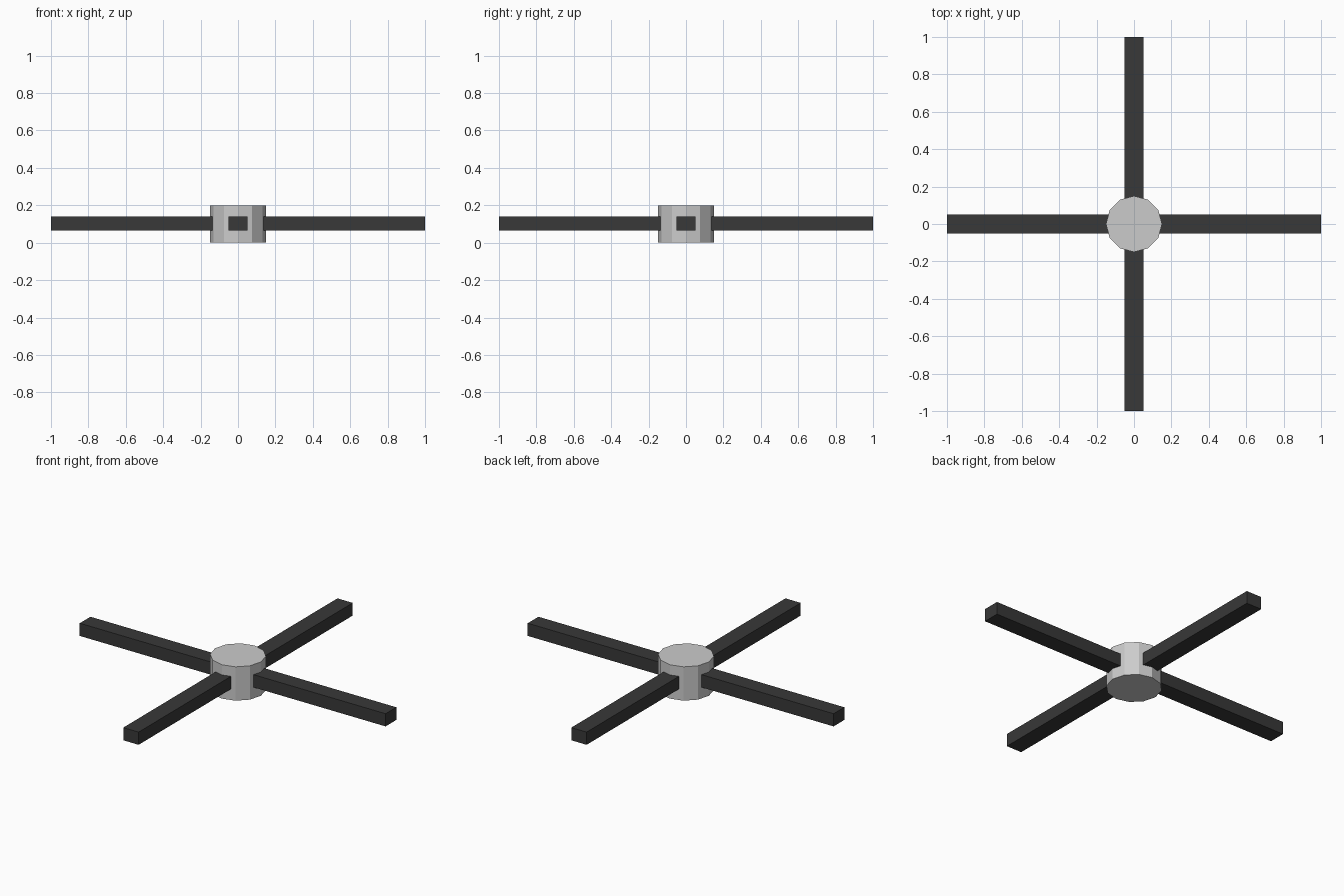
import bpy
import math

if "Cube" in bpy.data.objects:
    bpy.data.objects.remove(bpy.data.objects["Cube"])

dark = bpy.data.materials.new("dark_arm")
dark.diffuse_color = (0.04, 0.04, 0.04, 1)
dark.use_nodes = True
dark.node_tree.nodes["Principled BSDF"].inputs["Base Color"].default_value = dark.diffuse_color

# Twelve-sided central hub
bpy.ops.mesh.primitive_cylinder_add(vertices=12, radius=0.15, depth=0.2, location=(0, 0, 0.1))
bpy.context.object.name = "hub"

# Four flat arms radiating from inside the hub
INNER, OUTER = 0.1, 1.0
for i, side in enumerate(("right", "back", "left", "front")):
    angle = i * math.pi / 2
    mid = (INNER + OUTER) / 2
    bpy.ops.mesh.primitive_cube_add(
        size=1, location=(mid * math.cos(angle), mid * math.sin(angle), 0.1025),
        rotation=(0, 0, angle))
    arm = bpy.context.object
    arm.name = side + "_arm"
    arm.scale = (OUTER - INNER, 0.1, 0.075)
    arm.data.materials.append(dark)
